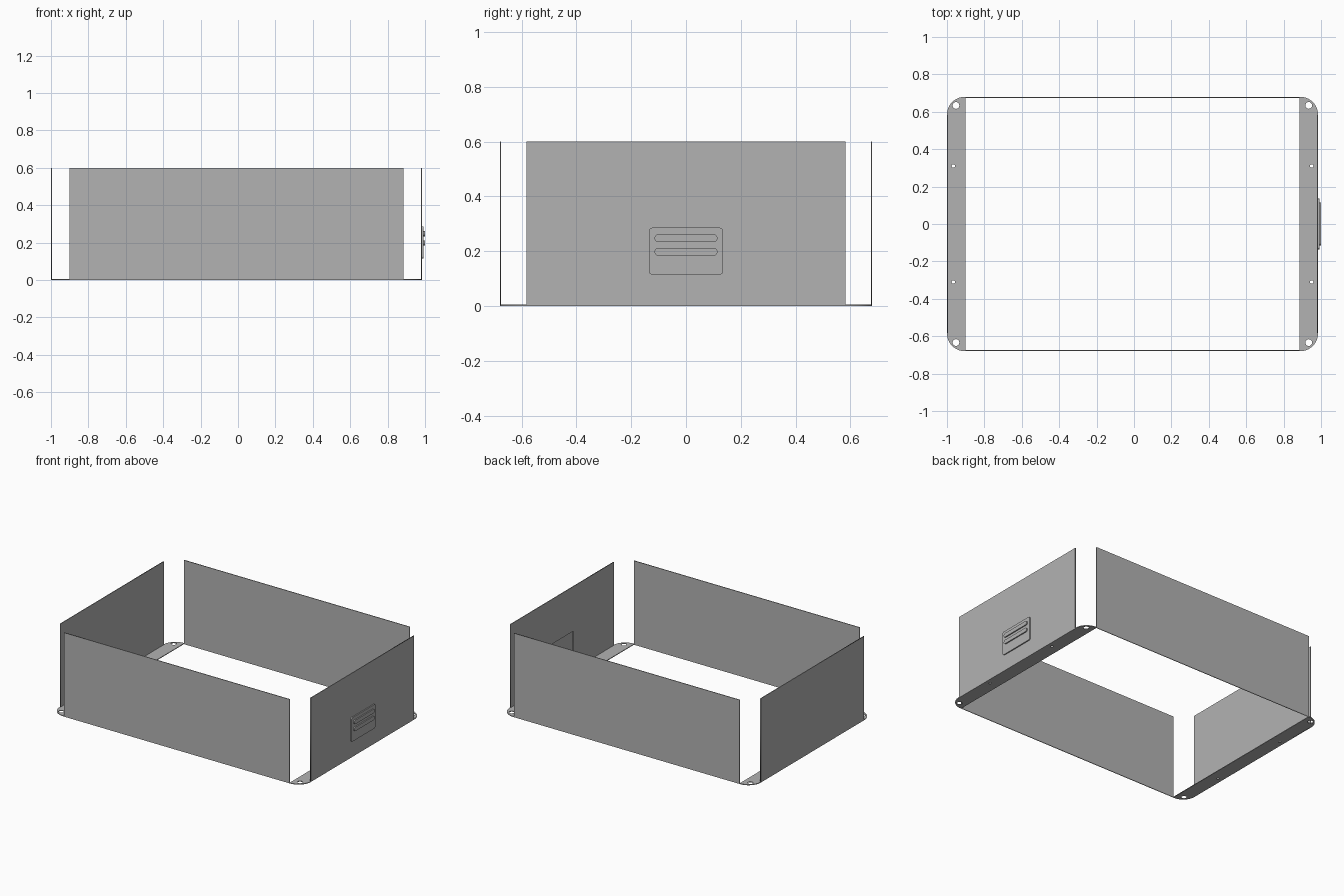
import bpy
from math import cos, sin, pi
from mathutils import Matrix

cube = bpy.data.objects.get("Cube")
if cube:
    bpy.data.objects.remove(cube, do_unlink=True)

grey = bpy.data.materials.new("sheet_metal_grey")
grey.use_nodes = True
colour = (0.45, 0.45, 0.45, 1)
grey.diffuse_color = colour
grey.node_tree.nodes["Principled BSDF"].inputs["Base Color"].default_value = colour

T = 0.005                       # sheet thickness
X0, X1, Y = -1.0, 0.984, 0.68   # outer faces of the tray
STRIP, H = 0.1, 0.6             # flange width, wall height

# Plane frames: local z is the direction of the sheet thickness
FLAT = Matrix.Identity(4)
FACE_X = Matrix(((0, 0, 1, 0), (1, 0, 0, 0), (0, 1, 0, 0), (0, 0, 0, 1)))
FACE_Y = Matrix(((1, 0, 0, 0), (0, 0, -1, 0), (0, 1, 0, 0), (0, 0, 0, 1)))


def circle(u, v, r, n=32):
    return [(u + r * cos(2 * pi * i / n), v + r * sin(2 * pi * i / n)) for i in range(n)]


def rect(u0, u1, v0, v1, radii=(0, 0, 0, 0), n=12):
    """Rectangle with a radius per corner, counter-clockwise from upper right."""
    corners = ((u1, v1, -1, -1), (u0, v1, 1, -1), (u0, v0, 1, 1), (u1, v0, -1, 1))
    loop = []
    for k, ((u, v, su, sv), r) in enumerate(zip(corners, radii)):
        if not r:
            loop.append((u, v))
            continue
        for i in range(n + 1):
            a = pi / 2 * (k + i / n)
            loop.append((u + su * r + r * cos(a), v + sv * r + r * sin(a)))
    return loop


def sheet(name, loops, w0, w1, frame):
    """Solid sheet from an outline and its holes, between depths w0 and w1."""
    curve = bpy.data.curves.new(name, 'CURVE')
    curve.dimensions, curve.fill_mode = '2D', 'BOTH'
    curve.extrude = (w1 - w0) / 2
    for loop in loops:
        spline = curve.splines.new('POLY')
        spline.points.add(len(loop) - 1)
        for p, (u, v) in zip(spline.points, loop):
            p.co = (u, v, 0, 1)
        spline.use_cyclic_u = True
    temp = bpy.data.objects.new(name + "_outline", curve)
    bpy.context.collection.objects.link(temp)
    bpy.context.view_layer.update()
    mesh = bpy.data.meshes.new_from_object(
        temp.evaluated_get(bpy.context.evaluated_depsgraph_get()))
    bpy.data.objects.remove(temp, do_unlink=True)
    mesh.transform(frame @ Matrix.Translation((0, 0, (w0 + w1) / 2)))
    mesh.materials.clear()
    mesh.materials.append(grey)
    mesh.name = name
    obj = bpy.data.objects.new(name, mesh)
    bpy.context.collection.objects.link(obj)
    return obj


# Base flanges with rounded outer corners, corner holes and small fixing holes
R = 0.095
for name, a, b, radii, big, small in (
        ("right_flange", X0, X0 + STRIP, (0, R, R, 0), X0 + 0.048, X0 + 0.034),
        ("left_flange", X1 - STRIP, X1, (R, 0, 0, R), X1 - 0.05, X1 - 0.034)):
    loops = [rect(a, b, -Y, Y, radii)]
    for s in (-1, 1):
        loops += [circle(big, s * 0.634, 0.018), circle(small, s * 0.31, 0.009)]
    sheet(name, loops, 0, T, FLAT)

# Long walls
long_wall = [rect(X0 + STRIP, X1 - STRIP, 0, H)]
sheet("front_wall", long_wall, Y - T, Y, FACE_Y)
sheet("back_wall", long_wall, -Y, -Y + T, FACE_Y)

# Short walls, the left one open behind the raised panel
W = Y - STRIP + 0.003
short_wall = rect(-W, W, 0, H)
panel = rect(-0.135, 0.135, 0.115, 0.286, (0.012,) * 4)
recess = rect(-0.13, 0.13, 0.12, 0.281, (0.008,) * 4)
sheet("right_wall", [short_wall], X0, X0 + T, FACE_X)
sheet("left_wall", [short_wall, recess], X1 - T, X1, FACE_X)

# Raised panel with two rounded ribs
sheet("panel_rim", [panel, recess], X1, X1 + 0.004, FACE_X)
sheet("panel_face", [panel], X1 + 0.004, X1 + 0.008, FACE_X)
for name, low in (("lower_rib", 0.184), ("upper_rib", 0.234)):
    sheet(name, [rect(-0.115, 0.115, low, low + 0.028, (0.0139,) * 4)],
          X1 + 0.008, 1.0, FACE_X)
